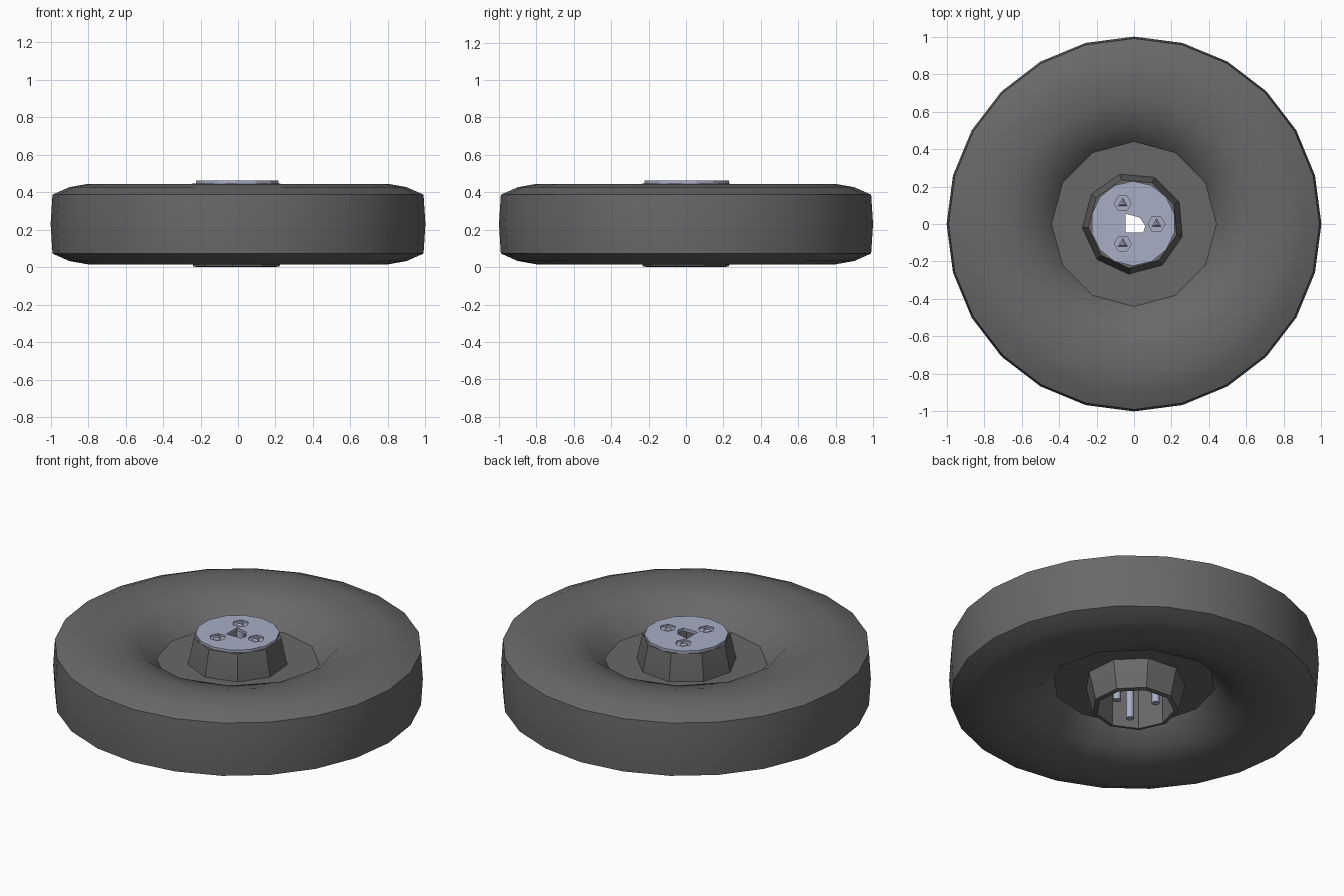
import bpy, bmesh, math

cube = bpy.data.objects.get("Cube")
if cube:
    bpy.data.objects.remove(cube, do_unlink=True)


def material(name, rgb):
    m = bpy.data.materials.new(name)
    m.use_nodes = True
    m.diffuse_color = (*rgb, 1)
    m.node_tree.nodes["Principled BSDF"].inputs["Base Color"].default_value = (*rgb, 1)
    return m


RUBBER = material("dark grey rubber", (0.14, 0.14, 0.14))
STEEL = material("pale blue steel", (0.39, 0.42, 0.56))


def finish(name, mesh, mat, angle):
    ob = bpy.data.objects.new(name, mesh)
    bpy.context.collection.objects.link(ob)
    mesh.materials.clear()
    mesh.materials.append(mat)
    bpy.ops.object.select_all(action='DESELECT')
    ob.select_set(True)
    bpy.context.view_layer.objects.active = ob
    bpy.ops.object.shade_smooth_by_angle(angle=math.radians(angle))
    return ob


def lathe(name, profile, sides, mat, angle, start=90, centre=(0, 0), closed=True):
    """Spin (radius, z, coarse) points; coarse rings keep only half the corners."""
    bm = bmesh.new()
    rings = []
    for r, z, coarse in profile:
        ring = []
        for i in range(sides):
            rr = r * math.cos(2 * math.pi / sides) if coarse and i % 2 else r
            a = math.radians(start) + 2 * math.pi * i / sides
            ring.append(bm.verts.new((centre[0] + rr * math.cos(a),
                                      centre[1] + rr * math.sin(a), z)))
        rings.append(ring)
    pairs = list(zip(rings, rings[1:]))
    if closed:
        pairs.append((rings[-1], rings[0]))
    else:
        bm.faces.new(rings[0])
        bm.faces.new(rings[-1])
    for a, b in pairs:
        for i in range(sides):
            j = (i + 1) % sides
            bm.faces.new((a[i], a[j], b[j], b[i]))
    bmesh.ops.recalc_face_normals(bm, faces=bm.faces)
    mesh = bpy.data.meshes.new(name)
    bm.to_mesh(mesh)
    bm.free()
    return finish(name, mesh, mat, angle)


# Tyre with recessed web, upper half mirrored about its mid height
MID = 0.23
upper = [(0.23, 0.295, 0), (0.44, 0.295, 1), (0.54, 0.40, 1), (0.66, 0.435, 0),
         (0.80, 0.445, 0), (0.90, 0.427, 0), (0.99, 0.387, 0)]
lower = [(r, 2 * MID - z, c) for r, z, c in reversed(upper)]
lathe("tyre", upper + [(1.0, MID, 0)] + lower, 24, RUBBER, 36)

# Hollow tapered hub, open underneath
CENTRE = (-0.005, 0.003)
lathe("hub", [(0.21, 0.0, 0), (0.235, 0.005, 0), (0.272, 0.165, 0), (0.272, 0.295, 0),
              (0.24, 0.447, 0), (0.21, 0.447, 0)], 9, RUBBER, 20, 105, CENTRE)


# Face plate with a centre opening and three hexagonal sockets
def outline(centre, r, n, start=0):
    return [(centre[0] + r * math.cos(math.radians(start + 360 * i / n)),
             centre[1] + r * math.sin(math.radians(start + 360 * i / n))) for i in range(n)]


bolts = [(0.12, 0.0), (-0.06, 0.11), (-0.06, -0.105)]
loops = [outline(CENTRE, 0.226, 14, 90),
         [(-0.045, 0.055), (0.03, 0.035), (0.06, -0.01), (0.05, -0.045), (-0.045, -0.045)]]
loops += [outline(p, 0.045, 6) for p in bolts]
curve = bpy.data.curves.new("plate_outline", 'CURVE')
curve.dimensions = '2D'
curve.fill_mode = 'BOTH'
curve.extrude = 0.009
for pts in loops:
    s = curve.splines.new('POLY')
    s.points.add(len(pts) - 1)
    for p, (x, y) in zip(s.points, pts):
        p.co = (x, y, 0, 1)
    s.use_cyclic_u = True
temp = bpy.data.objects.new("plate_outline", curve)
bpy.context.collection.objects.link(temp)
graph = bpy.context.evaluated_depsgraph_get()
plate_mesh = bpy.data.meshes.new_from_object(temp.evaluated_get(graph))
bpy.data.objects.remove(temp, do_unlink=True)
plate = finish("face_plate", plate_mesh, STEEL, 20)
plate.location.z = 0.453

# Bolts: long shank, sunken head and a small triangular tip
for i, p in enumerate(bolts, 1):
    lathe(f"bolt_shank_{i}", [(0.022, 0.01, 0), (0.022, 0.446, 0)], 8, STEEL, 50, 0, p, False)
    lathe(f"bolt_head_{i}", [(0.046, 0.444, 0), (0.046, 0.452, 0)], 6, STEEL, 20, 0, p, False)
    lathe(f"bolt_tip_{i}", [(0.032, 0.45, 0), (0.012, 0.462, 0)], 3, STEEL, 20, 90, p, False)
